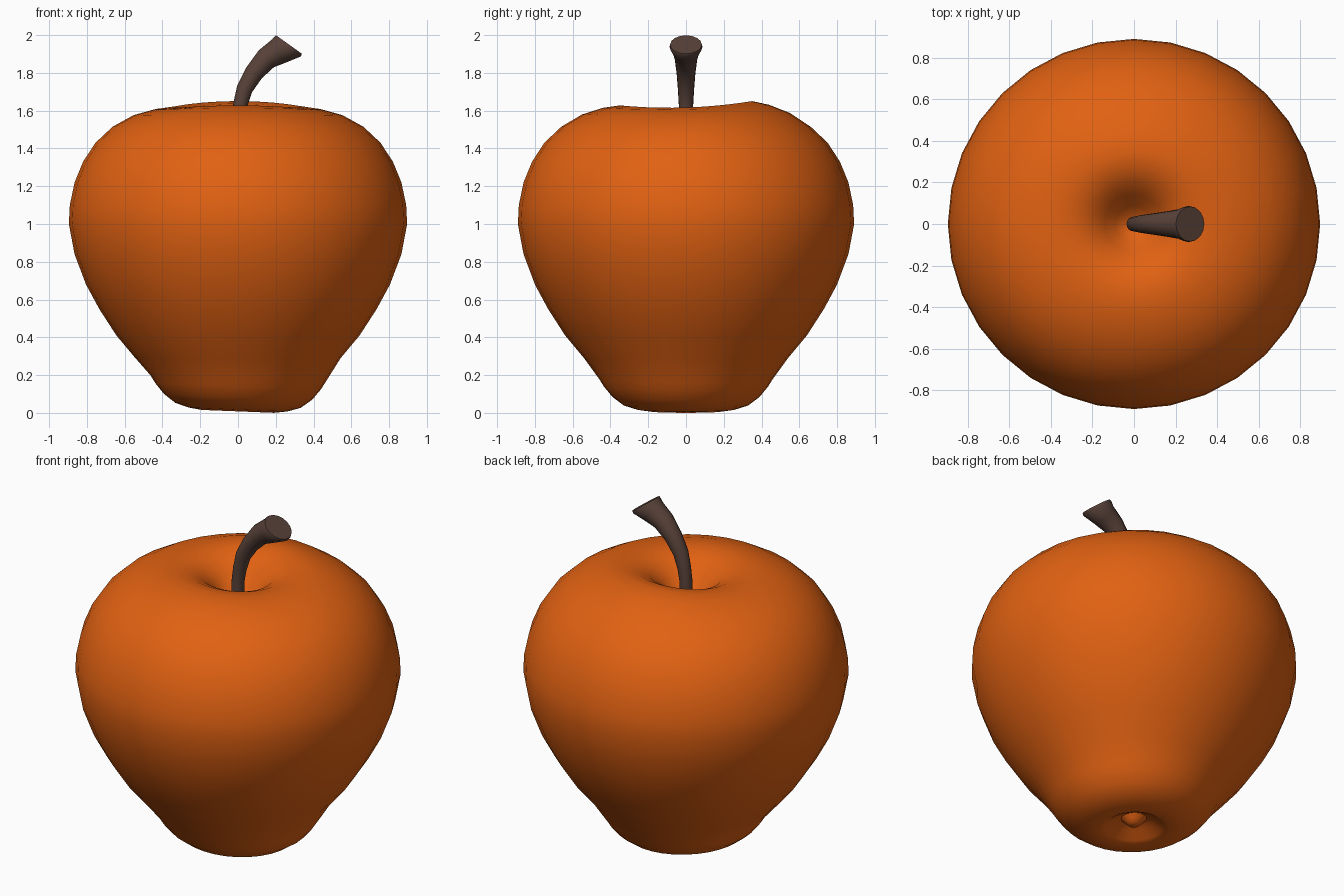
import bpy, bmesh, math
from mathutils import Vector

if "Cube" in bpy.data.objects:
    bpy.data.objects.remove(bpy.data.objects["Cube"])


def material(name, color):
    m = bpy.data.materials.new(name)
    m.diffuse_color = color
    m.use_nodes = True
    m.node_tree.nodes["Principled BSDF"].inputs["Base Color"].default_value = m.diffuse_color
    return m


def skin(name, rings, mat, angle):
    """Join equal rings of points into a closed tube; one-point ends become poles."""
    bm = bmesh.new()
    loops = [[bm.verts.new(p) for p in r] for r in rings]
    n = max(len(r) for r in rings)
    for a, b in zip(loops, loops[1:]):
        for i in range(n):
            j = (i + 1) % n
            quad = [a[i % len(a)], a[j % len(a)], b[j % len(b)], b[i % len(b)]]
            bm.faces.new(list(dict.fromkeys(quad)))
    for loop in (loops[0], loops[-1]):
        if len(loop) > 1:
            bm.faces.new(loop)
    bmesh.ops.recalc_face_normals(bm, faces=bm.faces)
    me = bpy.data.meshes.new(name)
    bm.to_mesh(me)
    bm.free()
    ob = bpy.data.objects.new(name, me)
    bpy.context.collection.objects.link(ob)
    me.materials.append(mat)
    bpy.context.view_layer.objects.active = ob
    ob.select_set(True)
    bpy.ops.object.shade_smooth_by_angle(angle=math.radians(angle))
    ob.select_set(False)
    return ob


# Fruit body: lathed profile from the bottom nub up, over and into the stem hollow
profile = [(0, .025), (.03, .03), (.05, .05), (.07, .07), (.11, .055), (.16, .02),
           (.19, .008), (.26, .018), (.33, .04), (.39, .085), (.435, .14), (.46, .18),
           (.54, .29), (.64, .41), (.73, .55), (.80, .68), (.86, .84), (.89, 1.0),
           (.885, 1.1), (.86, 1.22), (.815, 1.33), (.75, 1.43), (.66, 1.515),
           (.55, 1.58), (.44, 1.615), (.35, 1.628), (.27, 1.618), (.20, 1.585),
           (.14, 1.53), (.09, 1.47), (.04, 1.43), (0, 1.42)]
rings = []
for r, z in profile:
    ring = []
    for i in range(32 if r else 1):
        a = math.tau * i / 32
        x, y, dz = r * math.cos(a), r * math.sin(a), 0
        if z > 1.2:      # gently uneven shoulder
            w = max(0, 1 - abs(r - .33) / .33)
            dz = w * (.012 * math.sin(a) - .012 * math.cos(2 * a))
        elif z < .2:     # slightly tilted base
            dz = -.04 * x + .0
        ring.append((x * 1.006, y, max(0, z + dz)))
    rings.append(ring)
skin("fruit_body", rings, material("orange_skin", (.75, .12, .006, 1)), 60)

# Stem: rings swept along a bent path, flaring to a cut end
path = [(0, 1.38, .036), (0, 1.55, .036), (.012, 1.63, .038), (.035, 1.715, .043),
        (.085, 1.80, .05), (.15, 1.875, .06), (.215, 1.915, .071),
        (.262, 1.938, .087), (.27, 1.95, .084)]
pts = [Vector((x, 0, z)) for x, z, r in path]
rings = []
for k, p in enumerate(pts):
    t = (pts[min(k + 1, len(pts) - 1)] - pts[max(k - 1, 0)]).normalized()
    if k >= len(pts) - 2:
        t = Vector((.58, 0, .81)).normalized()
    side = Vector((t.z, 0, -t.x))
    r = path[k][2]
    rings.append([p + r * (side * math.cos(a) + Vector((0, 1, 0)) * math.sin(a))
                  for a in (math.tau * i / 16 for i in range(16))])
skin("stem", rings, material("stem_brown", (.1, .055, .042, 1)), 50)
